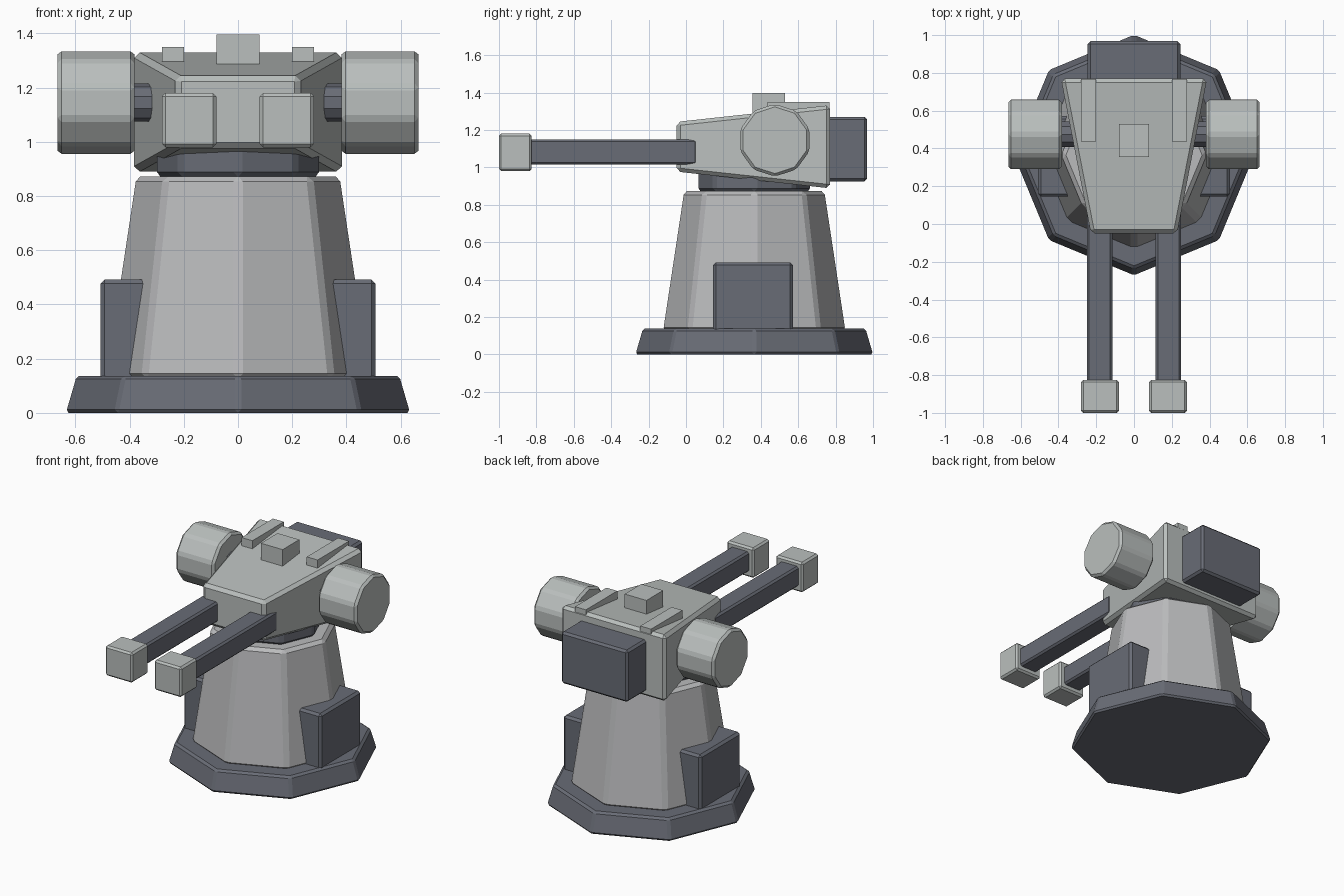
import bpy, bmesh, math
from mathutils import Matrix, Vector

if "Cube" in bpy.data.objects:
    bpy.data.objects.remove(bpy.data.objects["Cube"], do_unlink=True)


def material(name, rgb):
    m = bpy.data.materials.new(name)
    m.use_nodes = True
    m.diffuse_color = (*rgb, 1)
    m.node_tree.nodes["Principled BSDF"].inputs["Base Color"].default_value = (*rgb, 1)
    return m


LIGHT = material("light grey", (0.49, 0.52, 0.51))
TOWER = material("neutral grey", (0.49, 0.495, 0.505))
DARK = material("dark slate", (0.14, 0.15, 0.18))
AXIS_Y = 0.365  # centre line of the base and tower


def finish(name, bm, mat, bevel=0.0):
    bmesh.ops.recalc_face_normals(bm, faces=bm.faces)
    mesh = bpy.data.meshes.new(name)
    bm.to_mesh(mesh)
    bm.free()
    mesh.materials.append(mat)
    ob = bpy.data.objects.new(name, mesh)
    bpy.context.collection.objects.link(ob)
    if bevel:
        mod = ob.modifiers.new("chamfer", "BEVEL")
        mod.width = bevel
        mod.segments = 1
        mod.angle_limit = math.radians(25)
    return ob


def box(name, x, y, z, mat, bevel=0.0):
    bm = bmesh.new()
    bmesh.ops.create_cube(bm, size=1)
    for v in bm.verts:
        v.co = Vector([a + (b - a) * (c + 0.5) for (a, b), c in zip((x, y, z), v.co)])
    return finish(name, bm, mat, bevel)


def drum(name, sides, r1, r2, depth, matrix, mat, bevel=0.0):
    bm = bmesh.new()
    bmesh.ops.create_cone(bm, cap_ends=True, segments=sides, radius1=r1,
                          radius2=r2, depth=depth, matrix=matrix)
    return finish(name, bm, mat, bevel)


def upright(name, r1, r2, z0, z1, mat, bevel):
    place = Matrix.Translation((0, AXIS_Y, (z0 + z1) / 2))
    return drum(name, 8, r1, r2, z1 - z0, place, mat, bevel)


# Base, tapered tower and turning ring
upright("base", 0.64, 0.6, 0, 0.137, DARK, 0.013)
upright("tower", 0.495, 0.382, 0.125, 0.873, TOWER, 0.02)
upright("turning_ring", 0.305, 0.305, 0.87, 1.02, DARK, 0.018)

# Wedge-shaped head: wide and tall at the back
bm = bmesh.new()
bmesh.ops.create_cube(bm, size=2)
for v in bm.verts:
    sx, sy, sz = v.co
    if sy < 0:
        v.co = (sx * 0.228, -0.05, 1.11 + sz * 0.133)
    else:
        v.co = (sx * 0.387, 0.77, 1.11 + sz * 0.222)
finish("head", bm, LIGHT, 0.02)

# Rear pack and roof block
box("rear_pack", (-0.245, 0.245), (0.7, 0.968), (0.925, 1.27), DARK, 0.014)
box("roof_block", (-0.08, 0.08), (0.355, 0.53), (1.25, 1.397), LIGHT)

# Paired parts
for side, s in (("left", 1), ("right", -1)):
    def span(a, b):
        return tuple(sorted((s * a, s * b)))

    box(side + "_barrel", span(0.115, 0.25), (-0.86, 0.06), (1.015, 1.15), DARK, 0.012)
    box(side + "_muzzle", span(0.08, 0.28), (-1, -0.825), (0.98, 1.18), LIGHT, 0.012)
    box(side + "_roof_rail", span(0.2, 0.28), (0.437, 0.767), (1.25, 1.35), LIGHT)
    box(side + "_buttress", span(0.3, 0.507), (0.145, 0.572), (0.12, 0.492), DARK, 0.015)

    # Side drum on a short axle
    turn = Matrix.Rotation(math.pi / 2, 4, "Y") @ Matrix.Rotation(math.pi / 2, 4, "Z")
    drum(side + "_side_drum", 10, 0.194, 0.194, 0.283,
         Matrix.Translation((s * 0.524, 0.475, 1.145)) @ turn, LIGHT, 0.015)
    drum(side + "_axle", 10, 0.07, 0.07, 0.2,
         Matrix.Translation((s * 0.33, 0.475, 1.145)) @ turn, DARK)

    # Small pointed fin between head and drum
    bm = bmesh.new()
    for co in ((0.27, 0.22, 1.11), (0.28, 0.45, 1.13), (0.328, 0.45, 1.13), (0.308, 0.45, 1.04)):
        bm.verts.new((s * co[0], co[1], co[2]))
    bmesh.ops.convex_hull(bm, input=bm.verts)
    finish(side + "_fin", bm, DARK)
